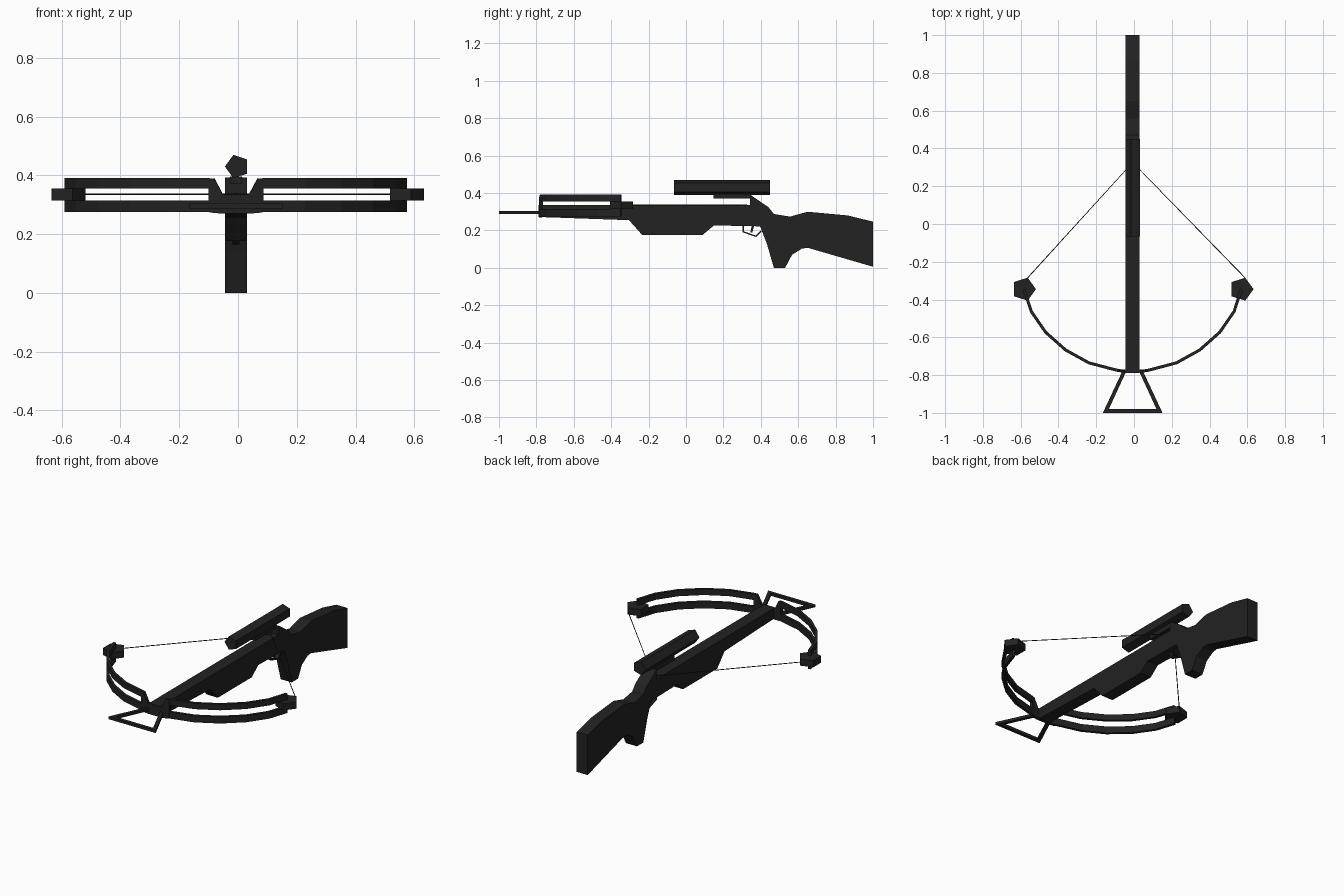
import bpy, bmesh, math
from mathutils import Vector

if "Cube" in bpy.data.objects:
    bpy.data.objects.remove(bpy.data.objects["Cube"])

AX = -0.007  # centre line of the weapon

mat = bpy.data.materials.new("matte black")
mat.diffuse_color = (0.016, 0.016, 0.016, 1)
mat.use_nodes = True
mat.node_tree.nodes["Principled BSDF"].inputs["Base Color"].default_value = mat.diffuse_color


def finish(bm, name):
    bmesh.ops.recalc_face_normals(bm, faces=bm.faces)
    me = bpy.data.meshes.new(name)
    bm.to_mesh(me)
    bm.free()
    me.materials.append(mat)
    ob = bpy.data.objects.new(name, me)
    bpy.context.collection.objects.link(ob)
    return ob


def prism(name, pts, vec):
    """Extrude a closed polygon of 3D points along vec."""
    bm = bmesh.new()
    f = bm.faces.new([bm.verts.new(p) for p in pts])
    r = bmesh.ops.extrude_face_region(bm, geom=[f])
    bmesh.ops.translate(bm, vec=vec, verts=[v for v in r["geom"] if isinstance(v, bmesh.types.BMVert)])
    return finish(bm, name)


def side_prism(name, yz, half):
    return prism(name, [(AX - half, y, z) for y, z in yz], (2 * half, 0, 0))


def ribbon(name, path, thick, side):
    """Upright strip following (x, y, z_low, z_high) stations."""
    bm = bmesh.new()
    rings = []
    for i, (x, y, lo, hi) in enumerate(path):
        a, b = path[max(i - 1, 0)], path[min(i + 1, len(path) - 1)]
        t = Vector((b[0] - a[0], b[1] - a[1])).normalized() * thick / 2
        rings.append([bm.verts.new((AX + side * (x + s * t.y), y - s * t.x, z))
                      for s, z in ((1, lo), (1, hi), (-1, hi), (-1, lo))])
    for r, q in zip(rings, rings[1:]):
        for k in range(4):
            bm.faces.new((r[k], r[(k + 1) % 4], q[(k + 1) % 4], q[k]))
    bm.faces.new(rings[0])
    bm.faces.new(rings[-1])
    return finish(bm, name)


def rods(name, points, radius, sides=4):
    """Thin straight rods joining successive points."""
    cu = bpy.data.curves.new(name, 'CURVE')
    cu.dimensions = '3D'
    sp = cu.splines.new('POLY')
    sp.points.add(len(points) - 1)
    for p, c in zip(sp.points, points):
        p.co = (*c, 1)
    cu.bevel_depth = radius
    cu.bevel_resolution = 0
    cu.use_fill_caps = True
    cu.materials.append(mat)
    ob = bpy.data.objects.new(name, cu)
    bpy.context.collection.objects.link(ob)
    return ob


# stock, grip and fore-end in one silhouette
side_prism("stock", [
    (-0.788, 0.272), (-0.788, 0.335), (0.342, 0.335), (0.342, 0.392), (0.44, 0.325),
    (0.47, 0.288), (0.556, 0.274), (0.65, 0.30), (0.866, 0.28), (1.0, 0.247),
    (1.0, 0.006), (0.652, 0.107), (0.62, 0.103), (0.567, 0.07), (0.53, 0), (0.47, 0),
    (0.432, 0.13), (0.396, 0.222), (0.15, 0.227), (0.09, 0.177), (-0.235, 0.177),
    (-0.305, 0.255)], 0.037)

# scope rail and five-sided scope tube
side_prism("scope_rail", [(0.147, 0.37), (0.147, 0.396), (0.345, 0.396), (0.36, 0.37)], 0.02)
prism("scope", [(-0.003 - 0.0415 * math.cos(k * math.tau / 5), -0.065,
                 0.43 + 0.0415 * math.sin(k * math.tau / 5)) for k in range(5)], (0, 0.515, 0))

# bow limbs: inner riser, then a lower and an upper strip on each side
ARC = [(0.092, -0.772), (0.232, -0.735), (0.355, -0.667), (0.461, -0.573),
       (0.537, -0.463), (0.575, -0.347)]
for side, tag in ((-1, "left"), (1, "right")):
    ribbon(tag + "_limb_riser", [(0.0, -0.779, 0.27, 0.333), (0.044, -0.779, 0.27, 0.335),
                                 (0.074, -0.776, 0.272, 0.39), (0.092, -0.772, 0.275, 0.39)], 0.016, side)
    ribbon(tag + "_lower_limb", [(x, y, 0.275, 0.315) for x, y in ARC], 0.016, side)
    ribbon(tag + "_upper_limb", [(x, y, 0.355, 0.391) for x, y in ARC], 0.016, side)
    # five-sided cam
    cx = AX + side * 0.576
    prism(tag + "_cam", [(cx + 0.064 * math.cos(k * math.tau / 5),
                          -0.345 + 0.064 * math.sin(k * math.tau / 5), 0.315) for k in range(5)],
          (0, 0, 0.04))

# bow string
rods("bow_string", [(-0.563, -0.285, 0.336), (AX, 0.326, 0.336), (0.588, -0.285, 0.336)], 0.0025)

# foot stirrup: open trapezoid frame
st = [(-0.055, -0.78), (-0.158, -1.0), (0.158, -1.0), (0.055, -0.78),
      (0.034, -0.78), (0.126, -0.98), (-0.126, -0.98), (-0.034, -0.78)]
prism("foot_stirrup", [(AX + x, y, 0.288) for x, y in st], (0, 0, 0.016))

# trigger guard and trigger
side_prism("trigger_guard", [
    (0.303, 0.23), (0.303, 0.19), (0.375, 0.165), (0.405, 0.195), (0.399, 0.2),
    (0.373, 0.173), (0.31, 0.195), (0.31, 0.23)], 0.012)
side_prism("trigger", [(0.352, 0.23), (0.366, 0.23), (0.354, 0.188), (0.344, 0.188)], 0.006)
